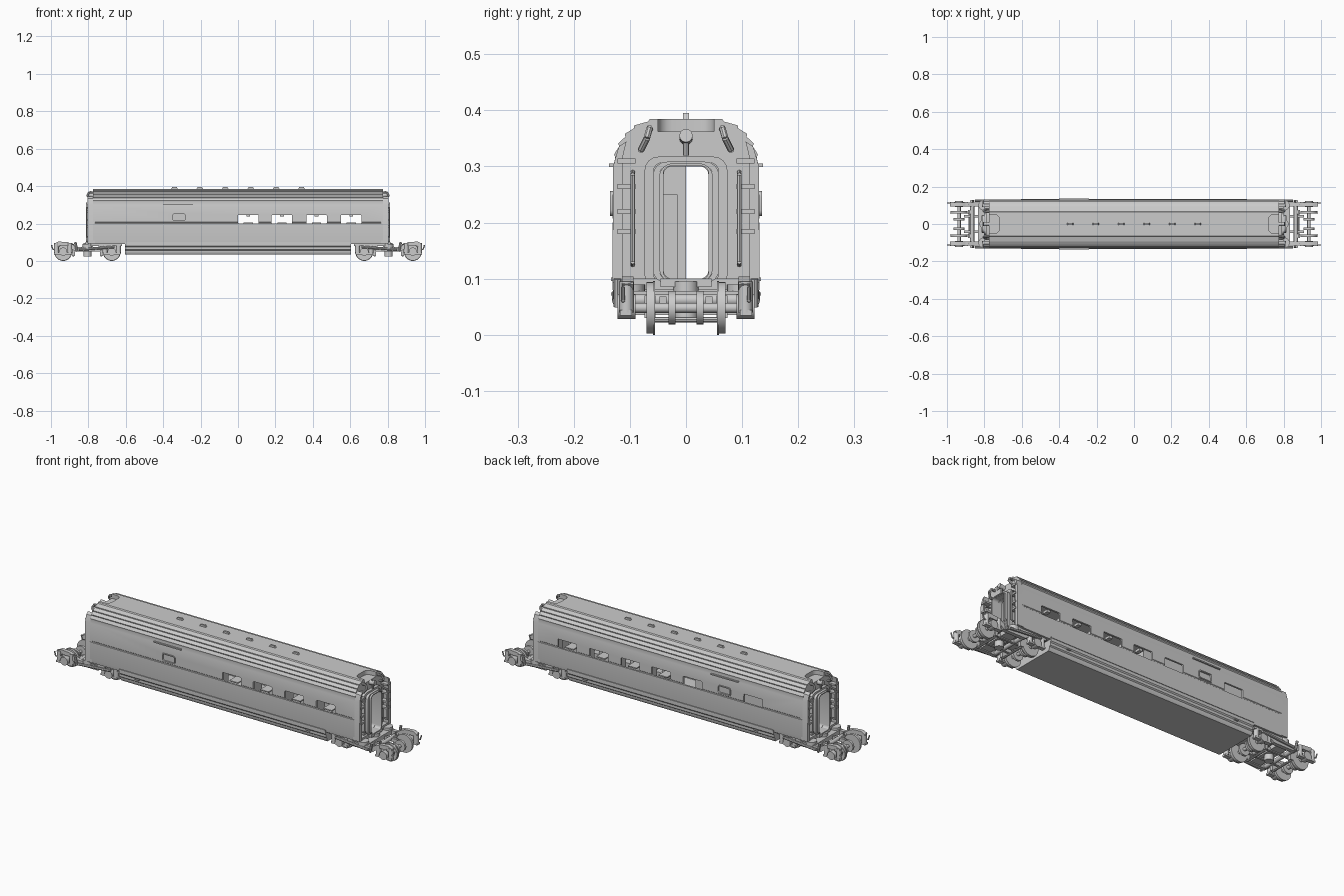
import bpy, bmesh, math
from mathutils import Vector

cube = bpy.data.objects.get("Cube")
if cube:
    bpy.data.objects.remove(cube)

grey = bpy.data.materials.new("light_grey")
grey.use_nodes = True
COLOUR = (0.6, 0.6, 0.6, 1)
grey.diffuse_color = COLOUR
grey.node_tree.nodes["Principled BSDF"].inputs["Base Color"].default_value = COLOUR
made = []


def finish(name, bm):
    bmesh.ops.recalc_face_normals(bm, faces=bm.faces)
    mesh = bpy.data.meshes.new(name)
    bm.to_mesh(mesh)
    bm.free()
    mesh.materials.append(grey)
    ob = bpy.data.objects.new(name, mesh)
    bpy.context.collection.objects.link(ob)
    made.append(ob)
    return ob


def place(axis, a, b, t):
    return {"x": (t, a, b), "y": (a, t, b), "z": (a, b, t)}[axis]


def prism(name, pts, axis, lo, hi):
    """Extrude a flat outline along an axis."""
    bm = bmesh.new()
    ends = [[bm.verts.new(place(axis, a, b, t)) for a, b in pts] for t in (lo, hi)]
    for end in ends:
        bm.faces.new(end)
    for i in range(len(pts)):
        j = (i + 1) % len(pts)
        bm.faces.new((ends[0][i], ends[0][j], ends[1][j], ends[1][i]))
    return finish(name, bm)


def box(name, x0, x1, y0, y1, z0, z1):
    return prism(name, [(x0, y0), (x1, y0), (x1, y1), (x0, y1)], "z", z0, z1)


def rounded(ca, cb, w, h, r, steps=4):
    pts = []
    for k, (sa, sb) in enumerate(((1, 1), (-1, 1), (-1, -1), (1, -1))):
        for i in range(steps + 1):
            t = math.pi / 2 * (k + i / steps)
            pts.append((ca + sa * (w / 2 - r) + r * math.cos(t),
                        cb + sb * (h / 2 - r) + r * math.sin(t)))
    return pts


def ring(name, outer, inner, axis, lo, hi):
    """Frame between two outlines with equal point counts."""
    bm = bmesh.new()
    loops = [[bm.verts.new(place(axis, a, b, t)) for a, b in pts]
             for pts, t in ((outer, lo), (outer, hi), (inner, hi), (inner, lo))]
    n = len(outer)
    for k in range(4):
        p, q = loops[k], loops[(k + 1) % 4]
        for i in range(n):
            j = (i + 1) % n
            bm.faces.new((p[i], p[j], q[j], q[i]))
    return finish(name, bm)


def rod(name, points, r=0.004, sides=8):
    """Straight round bars joining the given points."""
    bm = bmesh.new()
    for a, b in zip(points, points[1:]):
        a, b = Vector(a), Vector(b)
        d = b - a
        m = d.to_track_quat("Z", "Y").to_matrix().to_4x4()
        m.translation = (a + b) / 2
        bmesh.ops.create_cone(bm, cap_ends=True, segments=sides, radius1=r,
                              radius2=r, depth=d.length, matrix=m)
    return finish(name, bm)


def cut(target, cutter):
    mod = target.modifiers.new("cut", "BOOLEAN")
    mod.operation, mod.solver, mod.object = "DIFFERENCE", "EXACT", cutter
    bpy.context.view_layer.objects.active = target
    bpy.ops.object.modifier_apply(modifier=mod.name)
    made.remove(cutter)
    bpy.data.objects.remove(cutter)


def mirrored(half):
    return half + [(-y, z) for y, z in reversed(half)]


# Hollow body shell with ribbed roof shoulders
body = prism("body_shell", mirrored([
    (0.128, 0.09), (0.131, 0.11), (0.131, 0.2), (0.129, 0.202), (0.129, 0.206),
    (0.131, 0.208), (0.130, 0.3), (0.126, 0.315), (0.128, 0.322), (0.119, 0.336),
    (0.121, 0.341), (0.108, 0.353), (0.109, 0.358), (0.093, 0.368),
    (0.093, 0.373), (0.068, 0.38), (0.064, 0.385)]), "x", -0.775, 0.775)
cut(body, prism("cavity", mirrored([(0.121, 0.1), (0.121, 0.3), (0.09, 0.345)]),
                "x", -0.755, 0.755))
cut(body, prism("doorway", rounded(0, 0.2, 0.08, 0.2, 0.015), "x", -0.9, 0.9))
for s in (-1, 1):
    cut(body, prism("roof_notch", rounded(s * 0.78, 0, 0.12, 0.1, 0.025),
                    "z", 0.362, 0.5))

# Windows, with a narrow one on each side
wide = [0.055, 0.235, 0.42, 0.605]
for s, places in ((-1, wide), (1, wide + [-0.13, -0.485])):
    for x in places:
        cut(body, prism("window", rounded(x, 0.223, 0.11, 0.046, 0.005),
                        "y", s * 0.1, s * 0.2))
    cut(body, prism("window", rounded(-0.315, 0.234, 0.07, 0.036, 0.008),
                    "y", s * 0.1, s * 0.2))
    ring("narrow_window_frame", rounded(-0.315, 0.234, 0.078, 0.044, 0.01),
         rounded(-0.315, 0.234, 0.068, 0.034, 0.008), "y", s * 0.126, s * 0.135)
    box("narrow_window_pane", -0.35, -0.28, s * 0.122, s * 0.126, 0.216, 0.252)
    box("destination_strip", -0.4, -0.24, s * 0.128, s * 0.137, 0.299, 0.305)
    for x in (-0.5, 0.5):
        box("jacking_mark", x - 0.012, x + 0.012, s * 0.12, s * 0.134, 0.07, 0.075)

# Lower skirt between the bogies
prism("lower_skirt", mirrored([
    (0.113, 0.035), (0.12, 0.045), (0.12, 0.055), (0.126, 0.06), (0.126, 0.074),
    (0.131, 0.08), (0.131, 0.096)]), "x", -0.605, 0.605)
for s in (-1, 1):
    box("skirt_ledge", -0.605, 0.605, s * 0.12, s * 0.134, 0.096, 0.102)

# Roof lugs
for i in range(6):
    x = -0.34 + i * 0.136
    prism("roof_lug", [(x - 0.019, 0.383), (x + 0.019, 0.383),
                       (x + 0.012, 0.395), (x - 0.012, 0.395)], "y", -0.005, 0.005)

# Interior partition, seats, tables and lamps
box("corridor_wall", -0.7, -0.06, -0.008, 0, 0.1, 0.34)
for x in (-0.7, -0.4, -0.22, -0.06):
    box("compartment_wall", x - 0.004, x + 0.004, -0.121, 0, 0.1, 0.33)
for x in wide:
    for s in (-1, 1):
        y0, y1 = (-0.115, -0.015) if s < 0 else (0.045, 0.115)
        for d in (-1, 1):
            if x > 0.1:
                box("seat_cushion", x + d * 0.062 - 0.022, x + d * 0.062 + 0.022,
                    y0, y1, 0.1, 0.145)
                box("seat_back", x + d * 0.09 - 0.006, x + d * 0.09 + 0.006,
                    y0, y1, 0.1, 0.25)
        box("table", x - 0.025, x + 0.025, y0, y1, 0.2, 0.206)
        box("lamp", x - 0.01, x + 0.01, s * 0.085, s * 0.115, 0.237, 0.25)


def end_fittings(s):
    # Gangway frames nested around the doorway
    for w, h, t, x in ((0.148, 0.235, 0.022, 0.79), (0.118, 0.217, 0.016, 0.803),
                       (0.096, 0.212, 0.01, 0.812)):
        ring("gangway_frame", rounded(0, 0.2, w, h, 0.025),
             rounded(0, 0.2, w - t * 1.5, h - t, 0.014), "x", s * 0.765, s * x)
    box("gangway_step", *sorted((s * 0.76, s * 0.815)), -0.045, 0.045, 0.085, 0.1)
    box("end_sill", *sorted((s * 0.62, s * 0.8)), -0.118, 0.118, 0.08, 0.1)
    rod("top_coupling", [(s * 0.77, 0, 0.35), (s * 0.805, 0, 0.355)], 0.012, 12)
    rod("top_coupling_stem", [(s * 0.79, 0, 0.32), (s * 0.79, 0, 0.365)], 0.005)
    for e in (-1, 1):
        # Corner pillars, handrails and cable hooks
        prism("corner_pillar", [(e * 0.112, 0.092), (e * 0.131, 0.092),
              (e * 0.13, 0.3), (e * 0.12, 0.335), (e * 0.106, 0.345),
              (e * 0.112, 0.32)], "x", s * 0.765, s * 0.805)
        rod("handrail", [(s * 0.775, e * 0.095, 0.29), (s * 0.81, e * 0.095, 0.285),
                         (s * 0.81, e * 0.095, 0.13), (s * 0.775, e * 0.095, 0.125)])
        for z in (0.18, 0.215, 0.26, 0.305):
            box("end_bracket", *sorted((s * 0.77, s * 0.81)),
                *sorted((e * 0.09, e * 0.122)), z, z + 0.009)
        rod("roof_cable", [(s * 0.76, e * 0.065, 0.364), (s * 0.795, e * 0.065, 0.368),
                           (s * 0.805, e * 0.07, 0.35), (s * 0.79, e * 0.08, 0.33),
                           (s * 0.77, e * 0.08, 0.33)], 0.006)


def bogie(s):
    axles = (s * 0.935, s * 0.675)
    for x in axles:
        rod("axle", [(x, -0.115, 0.048), (x, 0.115, 0.048)], 0.009, 12)
        for y in (-0.025, 0.025):
            rod("brake_disc", [(x, y - 0.006, 0.048), (x, y + 0.006, 0.048)], 0.03, 20)
        for e in (-1, 1):
            rod("wheel", [(x, e * 0.058, 0.048), (x, e * 0.07, 0.048)], 0.046, 28)
            rod("wheel_flange", [(x, e * 0.055, 0.048), (x, e * 0.059, 0.048)], 0.048, 28)
            rod("axle_box", [(x, e * 0.09, 0.05), (x, e * 0.122, 0.05)], 0.022, 14)
            # Primary springs either side of each axle box
            for d in (-0.036, 0.036):
                rod("primary_spring", [(x + d, e * 0.106, 0.04), (x + d, e * 0.106, 0.095)],
                    0.013, 12)
            box("axle_box_yoke", x - 0.048, x + 0.048, *sorted((e * 0.096, e * 0.118)),
                0.034, 0.044)
    for e in (-1, 1):
        # Dropped side frame
        top = [(0.62, 0.09), (0.65, 0.104), (0.7, 0.1), (0.75, 0.075), (0.86, 0.075),
               (0.91, 0.1), (0.96, 0.104), (0.985, 0.09)]
        low = [(0.975, 0.08), (0.91, 0.08), (0.87, 0.05), (0.74, 0.05), (0.7, 0.08),
               (0.63, 0.08)]
        prism("side_frame", [(s * x, z) for x, z in top + low], "y", e * 0.094, e * 0.114)
        # Air spring, dampers and buffer hook
        rod("air_spring", [(s * 0.805, e * 0.1, 0.07), (s * 0.805, e * 0.1, 0.09)], 0.027, 20)
        rod("yaw_damper", [(s * 0.66, e * 0.125, 0.075), (s * 0.85, e * 0.125, 0.06)], 0.007)
        rod("side_damper", [(s * 0.86, e * 0.122, 0.05), (s * 0.87, e * 0.122, 0.1)], 0.007)
        rod("guard_hook", [(s * 0.95, e * 0.112, 0.085), (s * 0.975, e * 0.112, 0.06),
                           (s * 0.99, e * 0.112, 0.062), (s * 0.997, e * 0.112, 0.085)],
            0.0035)
        box("longitudinal_beam", *sorted((s * 0.7, s * 0.91)),
            *sorted((e * 0.035, e * 0.047)), 0.05, 0.068)
        for x in axles:
            inner = x + (s * 0.055 if abs(x) < 0.8 else -s * 0.055)
            box("brake_block", inner - 0.008, inner + 0.008,
                *sorted((e * 0.054, e * 0.074)), 0.03, 0.07)
            rod("brake_hanger", [(inner, e * 0.064, 0.06), (inner, e * 0.064, 0.09)])
    # Cross members and bolster
    for x in (0.745, 0.865):
        rod("cross_tube", [(s * x, -0.1, 0.062), (s * x, 0.1, 0.062)], 0.011, 12)
    box("bolster", *sorted((s * 0.775, s * 0.835)), -0.11, 0.11, 0.055, 0.078)
    rod("centre_pivot", [(s * 0.805, 0, 0.025), (s * 0.805, 0, 0.095)], 0.022, 16)
    rod("brake_beam", [(s * 0.73, -0.065, 0.027), (s * 0.73, 0.065, 0.027)], 0.005)
    rod("brake_beam", [(s * 0.88, -0.065, 0.027), (s * 0.88, 0.065, 0.027)], 0.005)


for side in (-1, 1):
    end_fittings(side)
    bogie(side)

# Keep flat panels crisp and round parts smooth
bpy.ops.object.select_all(action="DESELECT")
for ob in made:
    ob.select_set(True)
bpy.context.view_layer.objects.active = body
bpy.ops.object.shade_smooth_by_angle(angle=math.radians(35))
